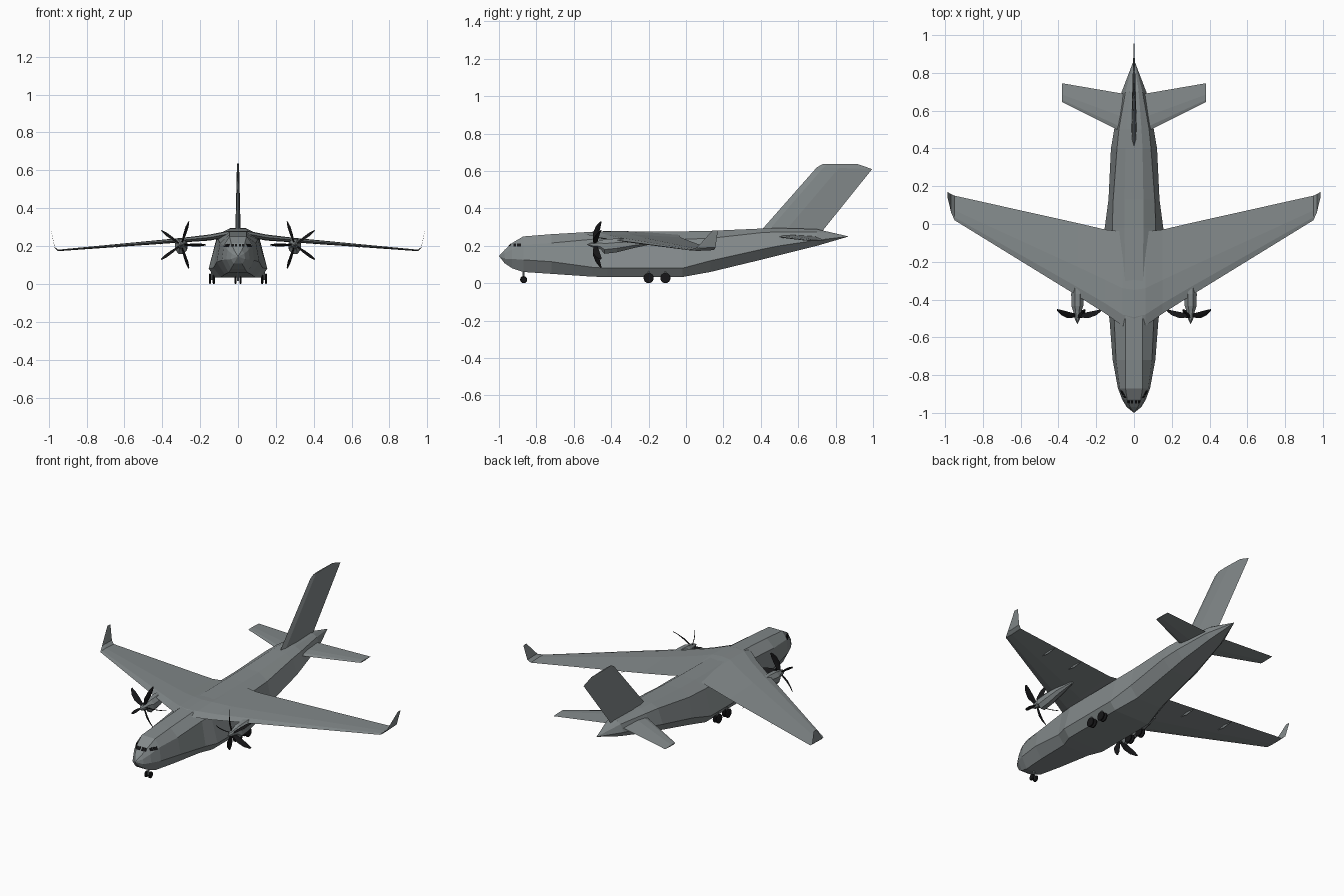
import bpy, bmesh, math
from mathutils import Vector
from mathutils.bvhtree import BVHTree

if "Cube" in bpy.data.objects:
    bpy.data.objects.remove(bpy.data.objects["Cube"])


def material(name, rgb):
    m = bpy.data.materials.new(name)
    m.diffuse_color = (*rgb, 1)
    m.use_nodes = True
    m.node_tree.nodes["Principled BSDF"].inputs["Base Color"].default_value = m.diffuse_color
    return m


GREY = material("airframe_grey", (0.23, 0.255, 0.26))
BLACK = material("rubber_black", (0.008, 0.008, 0.009))


def finish(name, bm, mat, mirror=False):
    bmesh.ops.recalc_face_normals(bm, faces=bm.faces)
    me = bpy.data.meshes.new(name)
    bm.to_mesh(me)
    bm.free()
    me.materials.append(mat)
    ob = bpy.data.objects.new(name, me)
    bpy.context.collection.objects.link(ob)
    if mirror:
        ob.modifiers.new("mirror", 'MIRROR').use_mirror_merge = False
    return ob


def loft(bm, rings):
    """Skin a list of rings; a ring of one point closes to a tip."""
    vs = [[bm.verts.new(p) for p in r] for r in rings]
    for a, b in zip(vs, vs[1:]):
        n = max(len(a), len(b))
        for i in range(n):
            j = (i + 1) % n
            if len(a) == 1:
                bm.faces.new((a[0], b[i], b[j]))
            elif len(b) == 1:
                bm.faces.new((a[i], a[j], b[0]))
            else:
                bm.faces.new((a[i], a[j], b[j], b[i]))
    for end in (vs[0], vs[-1]):
        if len(end) > 2:
            bm.faces.new(end)


def section(y0, y1, t):
    """Simple six-sided aerofoil as (y, height) pairs."""
    c = y1 - y0
    return [(y0, 0), (y0 + .12 * c, t * .4), (y0 + .4 * c, t * .5), (y1, 0),
            (y0 + .4 * c, -t * .5), (y0 + .12 * c, -t * .4)]


# Fuselage: y, then (half width, z) for roof, shoulder, side, belly
hull = [
    (-.97, .02, .178, .033, .160, .038, .130, .022, .107),
    (-.93, .036, .215, .055, .180, .062, .130, .036, .080),
    (-.87, .045, .250, .075, .205, .085, .125, .050, .060),
    (-.72, .045, .262, .095, .215, .113, .115, .070, .050),
    (-.50, .045, .275, .105, .235, .130, .085, .090, .035),
    (-.42, .045, .277, .112, .235, .155, .080, .120, .033),
    (-.02, .050, .277, .115, .235, .155, .080, .120, .033),
    (.13, .050, .280, .110, .240, .135, .120, .085, .060),
    (.40, .045, .292, .090, .270, .122, .180, .070, .125),
    (.50, .040, .295, .080, .275, .105, .200, .065, .150),
    (.70, .025, .289, .045, .275, .065, .230, .040, .200),
]
rings = [[(0, -1, .145)]]
for y, *p in hull:
    half = [(p[i], y, p[i + 1]) for i in range(0, 8, 2)]
    rings.append(half + [(-x, yy, z) for x, yy, z in reversed(half)])
rings.append([(0, .87, .25)])
bm = bmesh.new()
loft(bm, rings)
bmesh.ops.recalc_face_normals(bm, faces=bm.faces)
tree = BVHTree.FromBMesh(bm)
finish("fuselage", bm, GREY)

# Cockpit windows: thin panes projected on the nose
bm = bmesh.new()


def pane(corners, direction):
    d = Vector(direction)
    out = []
    for c in corners:
        hit = tree.ray_cast(Vector(c) - d, d)[0]
        if hit is None:
            return
        out.append(hit - d * .003)
    loft(bm, [out, [p + d * .005 for p in out]])


for s in (1, -1):
    for x0, x1 in ((.004, .017), (.020, .034)):
        pane([(s * x0, -1.2, .198), (s * x1, -1.2, .198),
              (s * x1, -1.2, .212), (s * x0, -1.2, .212)], (0, 1, 0))
    for y0, y1 in ((-.922, -.908), (-.904, -.882)):
        pane([(s * .3, y0, .196), (s * .3, y1, .196),
              (s * .3, y1, .212), (s * .3, y0, .212)], (-s, 0, 0))
finish("cockpit_windows", bm, BLACK)

# Wing with winglet: x, leading y, trailing y, z, thickness
wing = [
    (0, -.555, -.04, .263, .034), (.06, -.54, -.04, .262, .034),
    (.15, -.475, -.03, .245, .032), (.30, -.38, .005, .231, .024),
    (.95, .02, .15, .177, .008), (.968, .06, .158, .192, .006),
    (.987, .14, .17, .28, .004),
]
bm = bmesh.new()
loft(bm, [[(x, y, z + h) for y, h in section(a, b, t)] for x, a, b, z, t in wing])
finish("wing", bm, GREY, True)

# Flap track fairings under the trailing edge
bm = bmesh.new()
for x, y, z in ((.41, .0, .217), (.64, .045, .198)):
    loft(bm, [[(x, y - .09, z)],
              [(x - .006, y - .03, z + .003), (x + .006, y - .03, z + .003), (x, y - .03, z - .01)],
              [(x, y + .04, z)]])
finish("flap_fairings", bm, GREY, True)

# Tailplane
bm = bmesh.new()
loft(bm, [[(x, y, z + h) for y, h in section(a, b, t)] for x, a, b, z, t in
          ((.03, .47, .685, .252, .018), (.38, .645, .745, .228, .006))])
finish("tailplane", bm, GREY, True)

# Fin
bm = bmesh.new()
loft(bm, [[(h, y, z + (y - a) / (b - a) * dz) for y, h in section(a, b, t)]
          for a, b, z, dz, t in ((.40, .73, .28, 0, .028), (.70, .995, .62, -.01, .012),
                                 (.73, .92, .636, 0, .008))])
finish("fin", bm, GREY)

# Engine nacelle and spinner
EX, EZ = .3, .206
bm = bmesh.new()
rings = [[(EX, -.53, EZ)]]
for y, rx, rz, zc in ((-.505, .014, .014, EZ), (-.46, .024, .024, EZ),
                      (-.435, .034, .042, .196), (-.37, .035, .040, .202),
                      (-.28, .028, .026, .212), (-.18, .008, .010, .218)):
    rings.append([(EX + rx * math.cos(k * math.pi / 4 + .39), y,
                   zc + rz * math.sin(k * math.pi / 4 + .39)) for k in range(8)])
loft(bm, rings)
finish("engine_nacelle", bm, GREY, True)

# Five swept propeller blades per engine
bm = bmesh.new()
for k in range(5):
    a = math.pi + k * math.tau / 5
    out = Vector((math.cos(a), 0, math.sin(a)))
    tan = Vector((-math.sin(a), 0, math.cos(a)))
    rings = []
    for r, y, chord, pitch in ((.012, -.485, .020, 75), (.06, -.482, .036, 65),
                               (.10, -.470, .030, 58), (.13, -.455, .010, 55)):
        g = math.radians(pitch)
        along = tan * math.cos(g) + Vector((0, math.sin(g), 0))
        across = tan * math.sin(g) - Vector((0, math.cos(g), 0))
        c = Vector((EX, y, EZ)) + out * r
        rings.append([c - along * chord / 2, c + across * .002,
                      c + along * chord / 2, c - across * .002])
    loft(bm, rings)
finish("propeller_blades", bm, BLACK, True)


# Landing gear
def disc(bm, x, y, z, r, w, n=16):
    loft(bm, [[(x + dx, y + q * math.cos(i * math.tau / n), z + q * math.sin(i * math.tau / n))
               for i in range(n)]
              for dx, q in ((-w / 2, r * .8), (-w / 4, r), (w / 4, r), (w / 2, r * .8))])


def post(bm, x, y, z0, z1, r):
    loft(bm, [[(x + r * math.cos(i * math.tau / 6), y + r * math.sin(i * math.tau / 6), z)
               for i in range(6)] for z in (z0, z1)])


bm = bmesh.new()
disc(bm, .013, -.868, .019, .019, .011)
finish("nose_wheels", bm, BLACK, True)
bm = bmesh.new()
for y in (-.2, -.11):
    for x in (.127, .148):
        disc(bm, x, y, .027, .027, .013)
finish("main_wheels", bm, BLACK, True)
bm = bmesh.new()
post(bm, 0, -.868, .015, .08, .006)
finish("nose_strut", bm, GREY)
bm = bmesh.new()
for y in (-.2, -.11):
    post(bm, .1375, y, .022, .075, .006)
finish("main_struts", bm, GREY, True)
